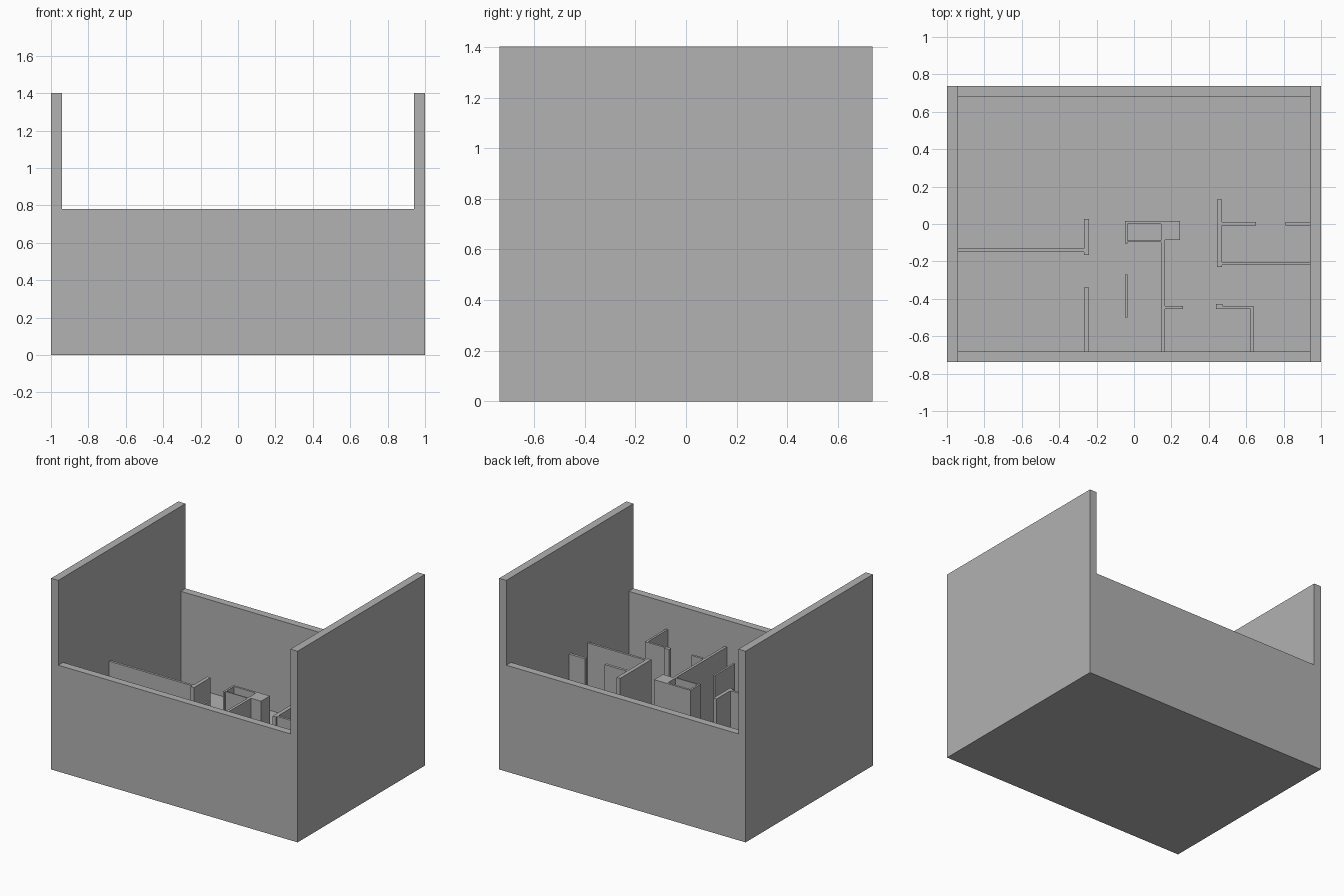
import bpy

if "Cube" in bpy.data.objects:
    bpy.data.objects.remove(bpy.data.objects["Cube"])

# One plain grey for the whole plaster model
grey = bpy.data.materials.new("plain grey")
grey.diffuse_color = (0.445, 0.445, 0.445, 1)
grey.use_nodes = True
grey.node_tree.nodes["Principled BSDF"].inputs["Base Color"].default_value = grey.diffuse_color


def box(name, x0, x1, y0, y1, z0, z1):
    """Axis-aligned block between the given limits."""
    bpy.ops.mesh.primitive_cube_add(size=1, location=((x0 + x1) / 2, (y0 + y1) / 2, (z0 + z1) / 2))
    ob = bpy.context.object
    ob.name = name
    ob.scale = (x1 - x0, y1 - y0, z1 - z0)
    bpy.ops.object.transform_apply(location=False, rotation=False, scale=True)
    ob.data.materials.append(grey)
    return ob


X, Y = 1.0, 0.737          # outer half sizes
XI, YI = 0.942, 0.682      # inner half sizes
FLOOR, TOP = 0.10, 0.585   # floor level and top of the partitions

# Floor slab
box("floor", -XI, XI, -YI, YI, 0, FLOOR)

# Outer shell: tall side walls, lower front and back walls
for side, s in (("left", -1), ("right", 1)):
    a, b = sorted((s * X, s * XI))
    box(side + "_wall", a, b, -Y, Y, 0, 1.402)
for side, s in (("front", -1), ("back", 1)):
    a, b = sorted((s * Y, s * YI))
    box(side + "_wall", -XI, XI, a, b, 0, 0.78)

# Room partitions, as plan rectangles x0, x1, y0, y1
partitions = {
    "left_room_wall": (-XI, -0.268, -0.149, -0.131),
    "left_room_end": (-0.268, -0.241, -0.165, 0.028),
    "left_room_stub": (-0.268, -0.241, -YI, -0.34),
    "hall_wall": (-0.048, -0.034, -0.50, -0.27),
    "closet_side": (-0.048, -0.034, -0.105, 0.017),
    "closet_back": (-0.034, 0.145, 0.001, 0.017),
    "closet_front": (-0.034, 0.145, -0.096, -0.088),
    "chimney_block": (0.145, 0.247, -0.085, 0.017),
    "centre_wall": (0.145, 0.165, -YI, -0.085),
    "centre_stub": (0.165, 0.262, -0.454, -0.438),
    "bath_wall": (0.438, 0.640, -0.454, -0.438),
    "bath_jamb": (0.438, 0.472, -0.438, -0.427),
    "bath_side": (0.624, 0.640, -YI, -0.454),
    "right_room_end": (0.443, 0.471, -0.231, 0.130),
    "right_room_wall": (0.471, XI, -0.219, -0.202),
    "right_door_wall": (0.471, 0.653, -0.009, 0.011),
    "right_door_stub": (0.810, XI, -0.009, 0.011),
}
for name, plan in partitions.items():
    box(name, *plan, FLOOR, TOP)
